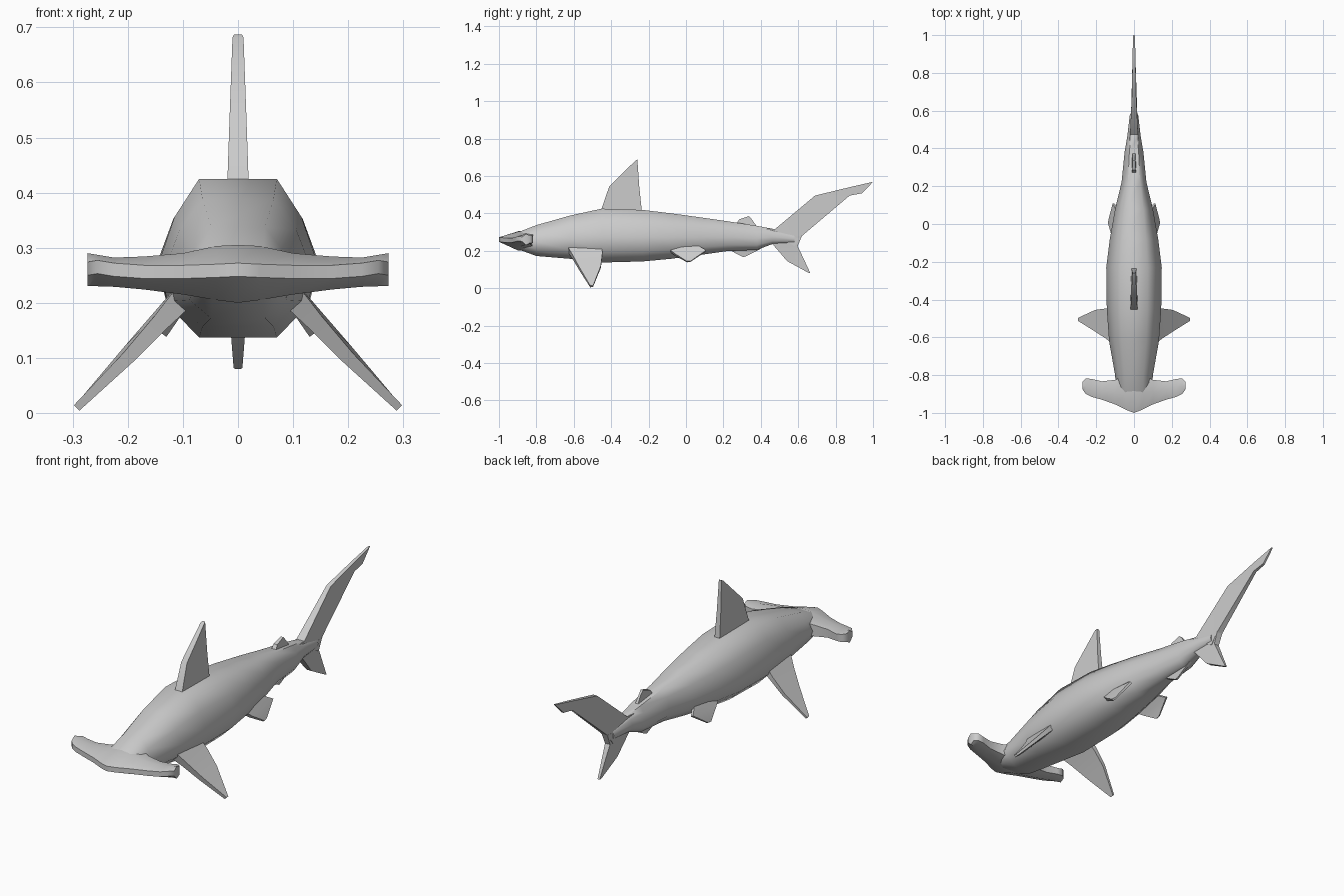
import bpy, bmesh, math
from mathutils import Vector

skin = bpy.data.materials.new("shark grey")
skin.diffuse_color = (0.6, 0.6, 0.6, 1)


def finish(name, bm, angle=40):
    bmesh.ops.recalc_face_normals(bm, faces=bm.faces)
    me = bpy.data.meshes.new(name)
    bm.to_mesh(me)
    bm.free()
    ob = bpy.data.objects.new(name, me)
    bpy.context.collection.objects.link(ob)
    me.materials.append(skin)
    bpy.ops.object.select_all(action='DESELECT')
    ob.select_set(True)
    bpy.context.view_layer.objects.active = ob
    bpy.ops.object.shade_smooth_by_angle(angle=math.radians(angle))
    return ob


def loft(name, rings, angle=40):
    """Skin a row of equal rings and cap both ends."""
    bm = bmesh.new()
    rows = [[bm.verts.new(p) for p in r] for r in rings]
    n = len(rows[0])
    for a, b in zip(rows, rows[1:]):
        for i in range(n):
            j = (i + 1) % n
            bm.faces.new((a[i], a[j], b[j], b[i]))
    bm.faces.new(rows[0])
    bm.faces.new(rows[-1])
    return finish(name, bm, angle)


def fin(name, stations, normal=(1, 0, 0), mirror=False):
    """Fin from root to tip; station = leading point, trailing point, half thickness."""
    n = Vector(normal).normalized()
    rings = []
    for lead, trail, t in stations:
        a, b = Vector(lead), Vector(trail)
        rings.append([a + n * t, b + n * t * 0.7, b - n * t * 0.7, a - n * t])
    ob = loft(name, rings, 35)
    if mirror:
        ob.modifiers.new("mirror", 'MIRROR')
    return ob


def mid(*yz):
    return [((0, a, b), (0, c, d), t) for a, b, c, d, t in yz]


# body: y, top z, bottom z, half width
def body_ring(y, top, bot, w):
    h = top - bot
    half = [(0.49 * w, top), (0.80 * w, top - 0.24 * h), (w, top - 0.53 * h),
            (0.88 * w, bot + 0.2 * h), (0.49 * w, bot)]
    return [(x, y, z) for x, z in half] + [(-x, y, z) for x, z in reversed(half)]


loft("body", [body_ring(*s) for s in (
    (-0.93, 0.285, 0.225, 0.07), (-0.89, 0.302, 0.205, 0.095),
    (-0.80, 0.337, 0.172, 0.10), (-0.62, 0.388, 0.157, 0.132),
    (-0.45, 0.425, 0.137, 0.144), (-0.23, 0.418, 0.143, 0.147),
    (-0.08, 0.400, 0.157, 0.128), (0.08, 0.378, 0.178, 0.10),
    (0.22, 0.358, 0.198, 0.066), (0.38, 0.333, 0.205, 0.050),
    (0.46, 0.318, 0.235, 0.036), (0.58, 0.29, 0.24, 0.022))], 60)

# hammer head: x, front y, back y, top z, front edge z, bottom z
def head_ring(x, yf, yb, top, edge, bot):
    m = yf + 0.5 * (yb - yf)
    return [(x, yf, edge + 0.012), (x, m, top), (x, yb, top - 0.008),
            (x, yb, bot + 0.012), (x, m, bot), (x, yf, edge - 0.012)]


half = [(0.04, -0.985, -0.80, 0.303, 0.258, 0.205),
        (0.10, -0.955, -0.825, 0.29, 0.256, 0.215),
        (0.17, -0.93, -0.833, 0.284, 0.256, 0.224),
        (0.225, -0.915, -0.82, 0.282, 0.26, 0.229),
        (0.255, -0.90, -0.818, 0.287, 0.265, 0.23),
        (0.273, -0.875, -0.835, 0.290, 0.262, 0.23)]
sections = [(-s[0], *s[1:]) for s in reversed(half)]
sections += [(0, -1.0, -0.79, 0.305, 0.26, 0.20)] + half
loft("hammer_head", [head_ring(*s) for s in sections], 50)

# fins on the centre line
fin("dorsal_fin", mid((-0.46, 0.40, -0.235, 0.40, 0.02),
                      (-0.41, 0.545, -0.25, 0.545, 0.015),
                      (-0.27, 0.682, -0.26, 0.687, 0.010)))
fin("second_dorsal_fin", mid((0.26, 0.33, 0.38, 0.32, 0.014),
                             (0.285, 0.368, 0.372, 0.34, 0.010),
                             (0.335, 0.385, 0.35, 0.37, 0.007)))
fin("anal_fin", mid((0.20, 0.23, 0.36, 0.25, 0.016),
                    (0.24, 0.20, 0.41, 0.216, 0.010),
                    (0.305, 0.166, 0.32, 0.170, 0.006)))
fin("tail_upper_lobe", mid((0.43, 0.315, 0.58, 0.225, 0.025),
                           (0.475, 0.315, 0.615, 0.275, 0.021),
                           (0.69, 0.495, 0.875, 0.495, 0.011),
                           (0.88, 0.541, 0.94, 0.507, 0.008),
                           (0.99, 0.566, 1.0, 0.568, 0.005)))
fin("tail_lower_lobe", mid((0.44, 0.26, 0.62, 0.28, 0.022),
                           (0.485, 0.21, 0.597, 0.225, 0.019),
                           (0.54, 0.145, 0.63, 0.155, 0.013),
                           (0.655, 0.082, 0.665, 0.080, 0.008)))

# paired fins
fin("pectoral_fins", [((0.09, -0.64, 0.22), (0.10, -0.45, 0.22), 0.022),
                      ((0.14, -0.605, 0.165), (0.14, -0.447, 0.18), 0.016),
                      ((0.20, -0.568, 0.10), (0.20, -0.455, 0.115), 0.012),
                      ((0.293, -0.512, 0.009), (0.293, -0.497, 0.010), 0.007)],
    (1, 0, 1), True)
fin("pelvic_fins", [((0.09, -0.12, 0.225), (0.08, 0.06, 0.225), 0.014),
                    ((0.112, -0.06, 0.18), (0.108, 0.108, 0.20), 0.009),
                    ((0.134, 0.005, 0.141), (0.132, 0.025, 0.143), 0.005)],
    (1, 0, 0.7), True)
